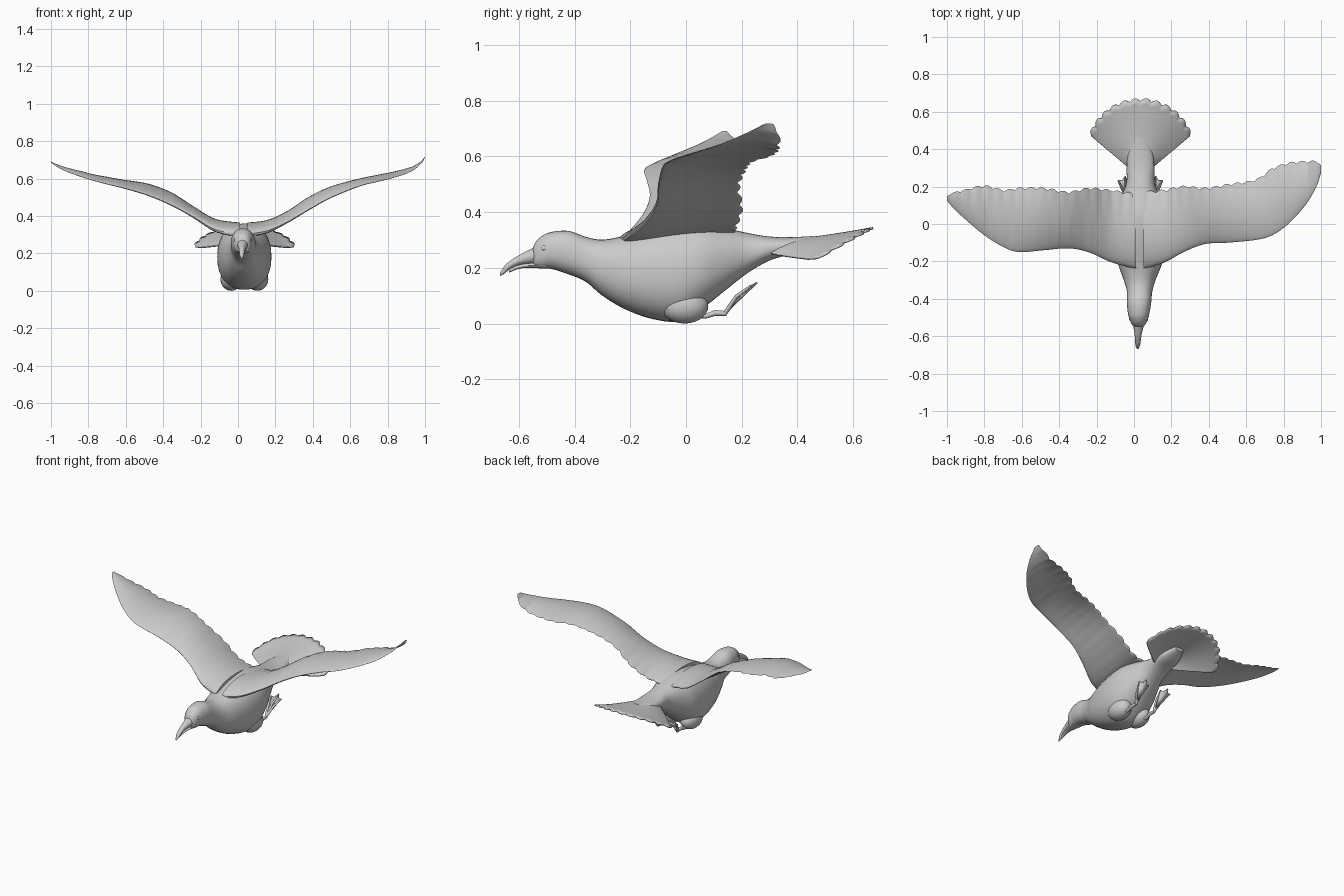
import bpy, bmesh, math
from mathutils import Vector

if "Cube" in bpy.data.objects:
    bpy.data.objects.remove(bpy.data.objects["Cube"])


def dense(rows, n):
    """Catmull-Rom interpolation of table rows."""
    out = []
    for i in range(len(rows) - 1):
        a, b, c, d = (rows[max(0, min(len(rows) - 1, i + k))] for k in (-1, 0, 1, 2))
        for j in range(n):
            t = j / n
            out.append([0.5 * (2 * q + (r - p) * t + (2 * p - 5 * q + 4 * r - s) * t * t
                               + (3 * q - p - 3 * r + s) * t ** 3)
                        for p, q, r, s in zip(a, b, c, d)])
    return out + [list(rows[-1])]


def finish(name, bm, angle=50):
    bmesh.ops.recalc_face_normals(bm, faces=bm.faces)
    me = bpy.data.meshes.new(name)
    bm.to_mesh(me)
    bm.free()
    ob = bpy.data.objects.new(name, me)
    bpy.context.collection.objects.link(ob)
    bpy.ops.object.select_all(action='DESELECT')
    ob.select_set(True)
    bpy.context.view_layer.objects.active = ob
    bpy.ops.object.shade_smooth_by_angle(angle=math.radians(angle))
    return ob


def loft(name, rings, closed=True):
    bm = bmesh.new()
    vs = [[bm.verts.new(p) for p in r] for r in rings]
    m = len(vs[0])
    for a, b in zip(vs, vs[1:]):
        for i in range(m if closed else m - 1):
            j = (i + 1) % m
            bm.faces.new((a[i], a[j], b[j], b[i]))
    if closed:
        bm.faces.new(vs[0])
        bm.faces.new(vs[-1])
    return finish(name, bm)


def oval_body(name, rows, n, power, sides=32):
    """Rows: y, centre x, half width, bottom z, top z."""
    rings = []
    for y, xc, w, zb, zt in dense(rows, n):
        ring = []
        for k in range(sides):
            a = math.tau * k / sides
            c, s = math.cos(a), math.sin(a)
            ring.append((xc + w * math.copysign(abs(c) ** (2 / power), c), y,
                         (zb + zt) / 2 + (zt - zb) / 2 * math.copysign(abs(s) ** (2 / power), s)))
        rings.append(ring)
    return loft(name, rings)


def blob(name, loc, scale):
    bm = bmesh.new()
    bmesh.ops.create_uvsphere(bm, u_segments=24, v_segments=14, radius=1)
    for v in bm.verts:
        v.co = Vector(loc) + Vector([v.co[i] * scale[i] for i in range(3)])
    return finish(name, bm)


def tube(name, pts, radii):
    cu = bpy.data.curves.new(name, 'CURVE')
    cu.dimensions = '3D'
    cu.bevel_depth = 1
    cu.bevel_resolution = 3
    cu.use_fill_caps = True
    sp = cu.splines.new('POLY')
    sp.points.add(len(pts) - 1)
    for p, co, r in zip(sp.points, pts, radii):
        p.co = (*co, 1)
        p.radius = r
    ob = bpy.data.objects.new(name, cu)
    bpy.context.collection.objects.link(ob)


# Body with neck and head
oval_body("body", [
    (-.55, .025, .018, .215, .268), (-.54, .025, .034, .201, .292), (-.515, .025, .047, .197, .315),
    (-.48, .025, .057, .195, .329), (-.42, .027, .065, .176, .332), (-.36, .03, .068, .15, .311),
    (-.30, .03, .085, .1, .301), (-.22, .032, .115, .052, .315), (-.12, .033, .138, .016, .342),
    (-.02, .034, .145, .008, .358), (.06, .034, .136, .055, .358), (.14, .035, .106, .118, .343),
    (.22, .035, .076, .18, .325), (.30, .035, .074, .226, .312), (.38, .035, .065, .25, .31),
    (.46, .035, .03, .285, .314)], 5, 2.25)

# Beak: hooked upper half and thin lower half
oval_body("upper_beak", [
    (-.50, .025, .036, .215, .296), (-.55, .024, .027, .215, .27), (-.59, .022, .019, .212, .25),
    (-.625, .021, .015, .2, .229), (-.65, .02, .012, .18, .208), (-.668, .02, .004, .17, .18)], 4, 2, 20)
oval_body("lower_beak", [
    (-.50, .025, .034, .197, .22), (-.56, .023, .021, .2, .217), (-.60, .022, .014, .196, .21),
    (-.635, .021, .008, .182, .196)], 4, 2, 16)

# Wings: x, leading y, trailing y, leading z, trailing z, thickness
right = [
    (.05, -.24, .17, .30, .325, .085), (.16, -.207, .18, .32, .345, .07), (.27, -.148, .2, .37, .41, .05),
    (.38, -.107, .19, .435, .49, .042), (.5, -.1, .21, .5, .545, .034), (.65, -.085, .235, .56, .578, .026),
    (.74, -.06, .295, .582, .597, .02), (.83, .005, .325, .604, .615, .015), (.92, .105, .333, .635, .636, .011),
    (.975, .2, .333, .675, .675, .008), (1, .275, .315, .712, .714, .005)]
left = [
    (.01, -.24, .16, .30, .325, .085), (-.12, -.205, .178, .325, .35, .07), (-.24, -.152, .19, .395, .43, .05),
    (-.35, -.13, .17, .455, .51, .042), (-.48, -.14, .19, .51, .56, .034), (-.615, -.15, .19, .55, .575, .026),
    (-.70, -.122, .18, .57, .59, .02), (-.80, -.06, .203, .597, .607, .015), (-.91, .032, .18, .635, .645, .011),
    (-.97, .09, .165, .665, .67, .008), (-1, .125, .148, .686, .689, .005)]


def wing(name, rows):
    m = 14
    chord = [0.5 - 0.5 * math.cos(math.pi * i / m) for i in range(m + 1)]
    loop = [(s, 1) for s in chord] + [(s, -1) for s in chord[-2:0:-1]]
    rings = []
    for x, yl, yt, zl, zt, th in dense(rows, 14):
        yt += 0.014 * (abs(math.sin(math.pi * x / 0.058)) - 0.6) * min(1, (yt - yl) / .2)
        camber = min(.022, .09 * (yt - yl))
        ring = []
        for s, side in loop:
            half = th * (1.5 * math.sqrt(s) * (1 - s) + 0.06)
            ring.append((x, yl + (yt - yl) * s,
                         zl + (zt - zl) * s + camber * 4 * s * (1 - s) + side * half * 0.6))
        rings.append(ring)
    loft(name, rings)


wing("right_wing", right)
wing("left_wing", left)

# Tail: arched fan with scalloped feather tips
A = math.radians(50)
rings = []
for i in range(13):
    q = i / 12
    ring = []
    for k in range(97):
        f = k / 48 - 1
        edge = .415 - .065 * f * f + .016 * (abs(math.sin(math.pi * 6 * (f + 1))) - .5)
        r = .03 + (edge - .03) * q
        x, y = .035 + r * math.sin(A * f), .25 + r * math.cos(A * f)
        zc = .292 + .05 * max(0, (y - .27) / .4) ** 1.5
        ring.append((x, y, zc - (.03 + .045 * min(1, r / .3)) * f * f))
    rings.append(ring)
tail = loft("tail", rings, closed=False)
mod = tail.modifiers.new("thickness", 'SOLIDIFY')
mod.thickness = .008
mod.offset = 0

# Thighs, legs and webbed feet, folded backwards
for side, label in ((-1, "left"), (1, "right")):
    cx = .034 + .07 * side
    blob(label + "_thigh", (cx, -.005, .062), (.058, .085, .062))
    tube(label + "_leg", [(cx, .02, .03), (cx, .07, .026), (cx, .105, .038), (cx, .145, .036)],
         [.014, .009, .011, .009])
    base = Vector((cx, .14, .037))
    tips = [base + Vector((side * .012 + d, y, z))
            for d, y, z in ((-.036, .092, .098), (0, .115, .11), (.036, .092, .098))]
    for n, tip in enumerate(tips):
        tube(f"{label}_toe_{n + 1}", [base, base.lerp(tip, .5) + Vector((0, -.006, .01)), tip],
             [.008, .007, .004])
    bm = bmesh.new()
    b = bm.verts.new(base)
    t = [bm.verts.new(p) for p in tips]
    for p, q in ((0, 1), (1, 2)):
        notch = bm.verts.new(base.lerp((tips[p] + tips[q]) / 2, .9))
        bm.faces.new((b, t[p], notch, t[q]))
    web = finish(label + "_web", bm)
    mod = web.modifiers.new("thickness", 'SOLIDIFY')
    mod.thickness = .006
    mod.offset = 0

# Eyes
for side, label in ((-1, "left"), (1, "right")):
    blob(label + "_eye", (.025 + side * .044, -.508, .27), (.007, .011, .01))
